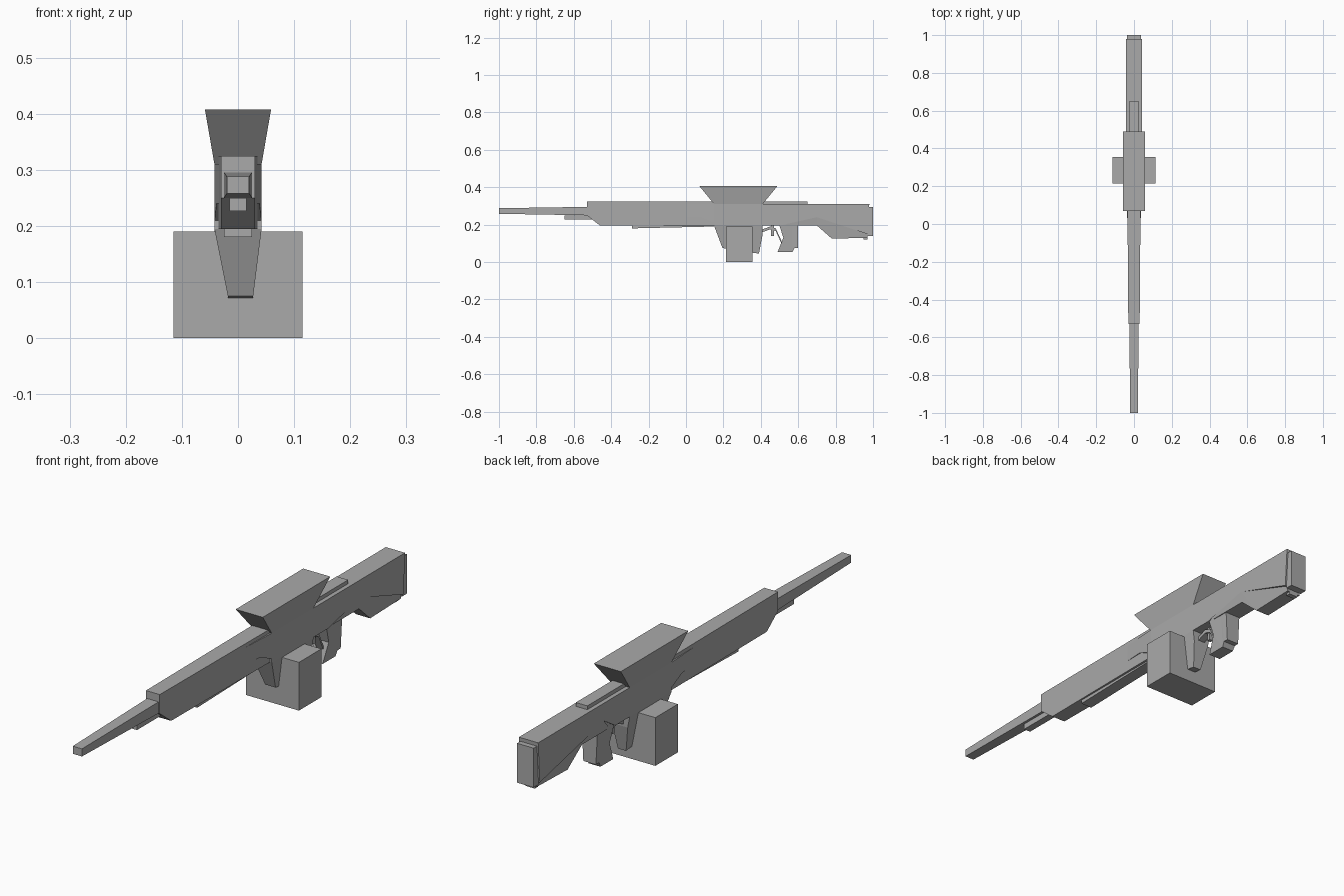
import bpy, bmesh

cube = bpy.data.objects.get("Cube")
if cube:
    bpy.data.objects.remove(cube, do_unlink=True)

grey = bpy.data.materials.new("plain grey")
grey.use_nodes = True
tone = (0.4, 0.4, 0.4, 1)
grey.diffuse_color = tone
grey.node_tree.nodes["Principled BSDF"].inputs["Base Color"].default_value = tone

# Shared stations along the length, front to back
muzzle, tail = -1, 1
shoulder = -0.53
flare_start, flare_end = 0, 0.15
well_back = 0.41
grip_front, grip_back = 0.5, 0.6
stock_dip, stock_rise, stock_end = 0.7, 0.78, 0.97

# Shared heights
ground = 0
rail_top, body_top = 0.325, 0.31
crease = 0.24
belly = 0.195
stock_foot = 0.13
bore_low, bore_high = 0.25, 0.295

# Shared half widths
body_half, fore_half, slim_half = 0.042, 0.03, 0.02


def straight(half):
    """Width rule: the same half width everywhere."""
    return lambda y, z: (-half, half)


def taper(start, end, first, last, upright=False):
    """Width rule: half width from first to last, along the length or upright."""
    def rule(y, z):
        place = z if upright else y
        share = min(1, max(0, (place - start) / (end - start)))
        half = first + (last - first) * share
        return -half, half
    return rule


def prism(name, profile, width):
    """Span a side profile of (y, z) points between the two sides given by a width rule."""
    bm = bmesh.new()
    right, left = [], []
    for y, z in profile:
        low, high = width(y, z)
        right.append(bm.verts.new((low, y, z)))
        left.append(bm.verts.new((high, y, z)))
    caps = [bm.faces.new(right), bm.faces.new(reversed(left))]
    for i in range(len(profile)):
        bm.faces.new((right[i - 1], left[i - 1], left[i], right[i]))
    bmesh.ops.triangulate(bm, faces=caps)
    bmesh.ops.recalc_face_normals(bm, faces=bm.faces)
    mesh = bpy.data.meshes.new(name)
    bm.to_mesh(mesh)
    bm.free()
    mesh.materials.append(grey)
    part = bpy.data.objects.new(name, mesh)
    bpy.context.collection.objects.link(part)


def block(name, front, back, bottom, top, width):
    """A part with a rectangular side profile."""
    corners = [(front, bottom), (back, bottom), (back, top), (front, top)]
    prism(name, corners, width)


# Barrel and the short tube beneath it
muzzle_low, muzzle_high = 0.258, 0.288
prism("barrel",
      [(muzzle, muzzle_low), (shoulder, bore_low),
       (shoulder, bore_high), (muzzle, muzzle_high)],
      taper(muzzle, shoulder, slim_half, fore_half - 0.005))
block("under_barrel", -0.65, -0.45, 0.227, bore_low, straight(0.015))

# Fore end with a sloped chin, and the slim strip along its underside
chin = -0.46
prism("fore_end",
      [(shoulder, rail_top), (shoulder, bore_low), (chin, belly),
       (flare_end, belly), (flare_end, rail_top)],
      taper(shoulder, flare_end, fore_half, 0.035))
strip_front = -0.29
prism("fore_end_strip",
      [(strip_front, belly), (strip_front, 0.18),
       (flare_end, 0.19), (flare_end, belly)],
      straight(0.025))

# Receiver: a front wedge that flares out, then the body running into the stock
prism("receiver_front",
      [(flare_start, body_top), (flare_start, crease), (0.08, crease),
       (flare_end, 0.21), (flare_end, body_top)],
      taper(flare_start, flare_end, 0.034, body_half))
stock_line = [(0.57, crease), (stock_dip, crease), (stock_end, 0.15)]
prism("receiver",
      [(flare_end, body_top), (flare_end, belly), (grip_front, belly)]
      + stock_line + [(0.98, body_top)],
      straight(body_half))


# Magazine well, drawn in unevenly towards its foot
def well_width(y, z):
    drop = max(belly - z, 0)
    return drop / 5 - body_half, body_half - drop / 8


prism("magazine_well",
      [(flare_end, belly), (belly, 0.075), (0.39, 0.045),
       (well_back, 0.15), (well_back, belly)],
      well_width)
block("magazine_box", 0.215, 0.355, ground, 0.19, straight(0.115))

# Grip with a small heel, then the guard and trigger in front of it
grip_foot = 0.055
heel_top = grip_foot + slim_half
prism("grip",
      [(grip_front, belly), (0.52, stock_foot), (0.49, grip_foot),
       (0.57, grip_foot), (0.58, heel_top), (grip_back, heel_top),
       (grip_back, crease), (0.57, crease)],
      taper(grip_foot, belly, 0.026, 0.036, upright=True))
guard_line = [(well_back, 0.16), (0.45, 0.175), (0.48, 0.165), (0.51, 0.1)]
guard_thick = 0.015
prism("trigger_guard",
      guard_line + [(y, z + guard_thick) for y, z in reversed(guard_line)],
      straight(guard_thick))
block("trigger", 0.455, 0.47, 0.14, belly, straight(0.008))

# Lower stock below the crease, butt plate and heel
prism("lower_stock",
      [(0.53, belly)] + stock_line
      + [(stock_end, stock_foot), (stock_rise, stock_foot - 0.005),
         (stock_dip, belly)],
      taper(stock_foot, crease, fore_half, body_half, upright=True))
block("butt_plate", stock_end, tail, 0.14, bore_high, straight(0.036))
block("stock_heel", 0.95, stock_end, 0.12, stock_foot, straight(slim_half))

# Rear rail and the flared sight housing
block("rear_rail", well_back, 0.65, body_top, rail_top, straight(0.025))
sight_top, overhang = 0.408, 0.08
prism("sight",
      [(flare_end, body_top), (well_back, body_top),
       (well_back + overhang, sight_top), (flare_end - overhang, sight_top)],
      taper(body_top, sight_top, body_half, 0.059, upright=True))
